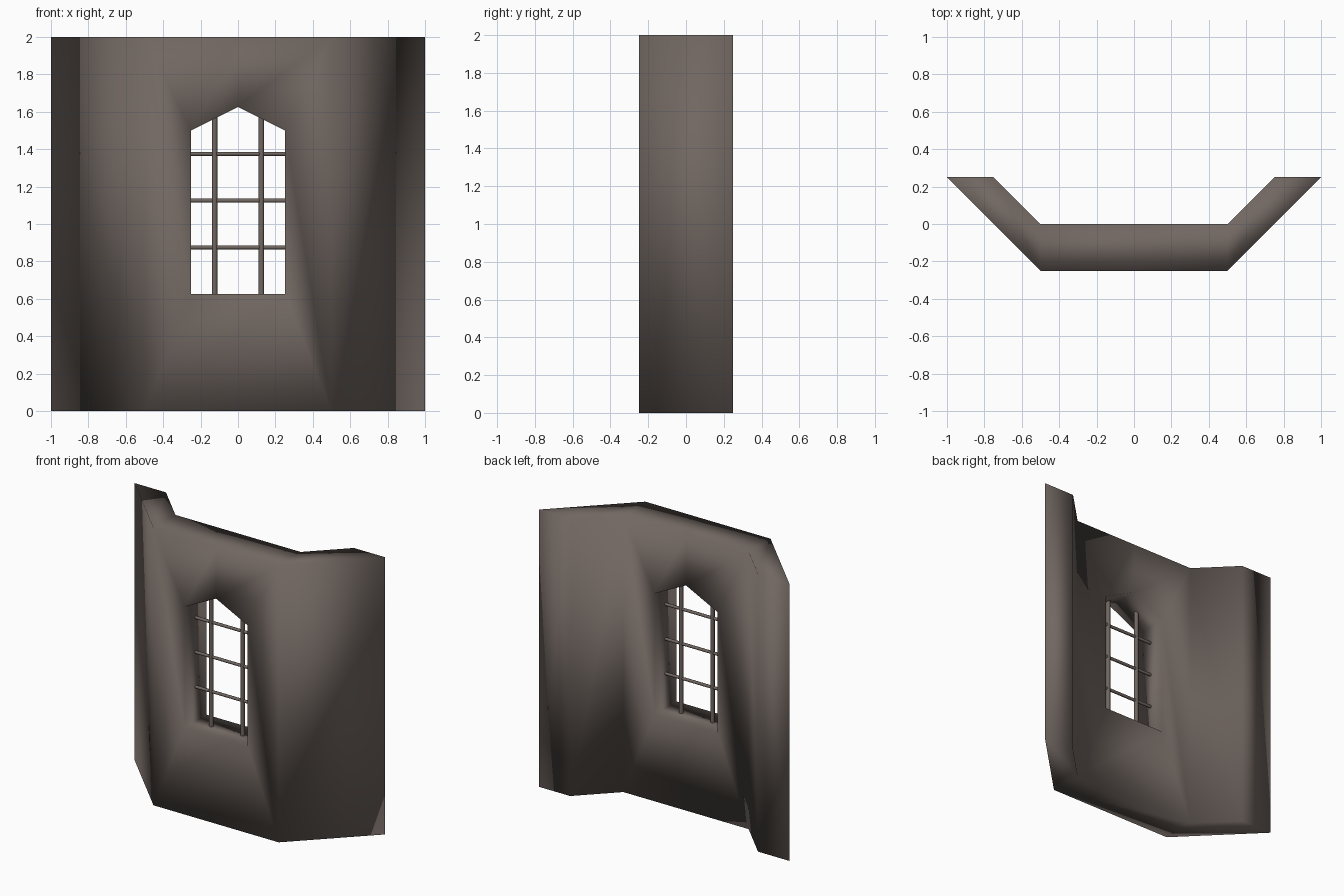
import bpy, bmesh, math

if "Cube" in bpy.data.objects:
    bpy.data.objects.remove(bpy.data.objects["Cube"])

stone = bpy.data.materials.new("grey brown stone")
stone.diffuse_color = (0.165, 0.135, 0.12, 1)
stone.use_nodes = True
stone.node_tree.nodes["Principled BSDF"].inputs["Base Color"].default_value = stone.diffuse_color
iron = bpy.data.materials.new("grey brown bars")
iron.diffuse_color = (0.165, 0.135, 0.12, 1)
iron.use_nodes = True
iron.node_tree.nodes["Principled BSDF"].inputs["Base Color"].default_value = iron.diffuse_color

# bay wall: centre panel with a pointed window, plus two slanted wings
bm = bmesh.new()
RIM = [(-.5, 0), (.5, 0), (.5, 2), (0, 2), (-.5, 2)]
HOLE = [(-.25, .625), (.25, .625), (.25, 1.5), (0, 1.625), (-.25, 1.5)]


def ring(points, y):
    return [bm.verts.new((x, y, z)) for x, z in points]


def bridge(a, b, skip=()):
    for i in range(len(a)):
        if i not in skip:
            j = (i + 1) % len(a)
            bm.faces.new((a[i], a[j], b[j], b[i]))


front, back = ring(RIM, -.25), ring(RIM, 0)
hole_front, hole_back = ring(HOLE, -.25), ring(HOLE, 0)
bridge(front, hole_front)
bridge(hole_front, hole_back)
bridge(hole_back, back)
bridge(back, front, skip=(1, 4))          # wings attach at the sides

# slanted wings, each swept from the open side of the centre panel
for s, lo, hi in ((-1, 0, 4), (1, 1, 2)):
    inner = [front[lo], front[hi], back[hi], back[lo]]
    end = [bm.verts.new((s * x, .25, z)) for x, z in ((1, 0), (1, 2), (.75, 2), (.75, 0))]
    bridge(inner, end)
    bm.faces.new(end)
bmesh.ops.recalc_face_normals(bm, faces=bm.faces)
mesh = bpy.data.meshes.new("bay_wall")
bm.to_mesh(mesh)
bm.free()
mesh.materials.append(stone)
mesh.shade_smooth()                       # soft shading across all corners
wall = bpy.data.objects.new("bay_wall", mesh)
bpy.context.collection.objects.link(wall)


# window bars
def bar(name, radius, length, loc, rot=(0, 0, 0)):
    bpy.ops.mesh.primitive_cylinder_add(vertices=8, radius=radius, depth=length,
                                        location=loc, rotation=rot)
    ob = bpy.context.object
    ob.name = name
    ob.data.materials.append(iron)
    bpy.ops.object.shade_smooth_by_angle(angle=math.radians(60))


for x in (-.125, .125):
    bar("upright_bar", .015, .965, (x, -.125, 1.1))
for z in (.875, 1.125, 1.375):
    bar("cross_bar", .011, .52, (0, -.125, z), (0, math.pi / 2, 0))
